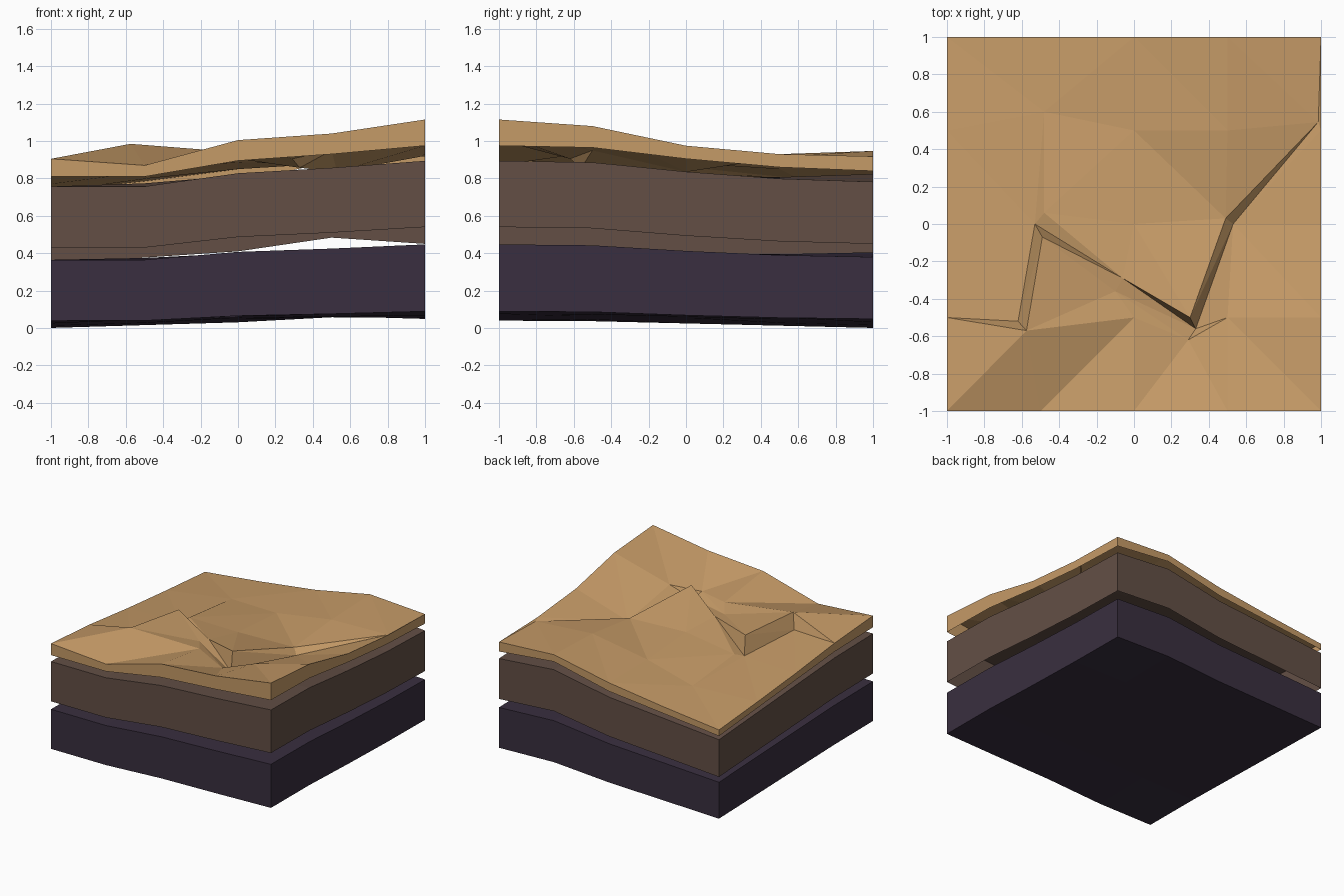
import bpy, bmesh
from mathutils import Vector
from mathutils.geometry import delaunay_2d_cdt

if "Cube" in bpy.data.objects:
    bpy.data.objects.remove(bpy.data.objects["Cube"])

STEPS = [-1, -0.5, 0, 0.5, 1]

# rolling height field shared by all layers (rows run front to back)
FIELD = [[.81, .81, .895, .93, .975],
         [.80, .83, .88, .92, .965],
         [.76, .82, .86, .88, .905],
         [.72, .77, .83, .87, .86],
         [.68, .73, .78, .89, .84]]

# top surface of the ground; None where the fault line replaces the point
GROUND = [[.905, .87, 1.005, 1.04, 1.115],
          [.87, None, .94, .95, 1.08],
          [.815, None, .885, None, .975],
          [.77, None, .85, .93, .93],
          [.73, .785, .85, .947, .918]]

# fault line: lower and upper lips
FAULT = {"a_low": (-.62, -.52, .87), "a_top": (-.575, -.57, .985),
         "b_low": (-.53, 0, .83), "b_top": (-.49, -.07, .965),
         "b_in": (-.48, .06, .855), "mid_in": (-.06, -.29, .92),
         "mid_out": (-.1, -.36, .92), "c_top": (.3, -.5, 1.0),
         "c_low": (.33, -.56, .857), "c_out": (.29, -.62, .905),
         "d_top": (.49, .03, .88), "d_low": (.53, 0, .835),
         "e": (.985, .545, .918), "k": (-.48, .6, .80), "w": (-1, -.5, .87)}
LINKS = ("w a_low,w a_top,a_low a_top,a_low b_low,a_top b_top,b_low b_top,"
         "b_low mid_in,b_top mid_out,mid_in mid_out,mid_in c_top,mid_in c_low,"
         "mid_out c_out,c_top c_low,c_low c_out,c_top d_top,c_low d_low,"
         "d_top d_low,d_top e,d_low e,b_low k,b_in k,b_low b_in")


def material(name, rgb):
    m = bpy.data.materials.new(name)
    m.diffuse_color = (*rgb, 1)
    m.use_nodes = True
    m.node_tree.nodes["Principled BSDF"].inputs["Base Color"].default_value = m.diffuse_color
    return m


def finish(name, bm, mat):
    mesh = bpy.data.meshes.new(name)
    bm.to_mesh(mesh)
    bm.free()
    mesh.materials.append(mat)
    bpy.context.collection.objects.link(bpy.data.objects.new(name, mesh))


def skirt(bm, depth_of):
    """Drop walls from the rim to the given height; return the lower verts."""
    rim = [e for e in bm.edges if e.is_boundary]
    low = {}
    for e in rim:
        for v in e.verts:
            if v not in low:
                low[v] = bm.verts.new((v.co.x, v.co.y, depth_of(v)))
    for e in rim:
        loop = e.link_loops[0]
        a, b = loop.vert, loop.link_loop_next.vert
        bm.faces.new((b, a, low[a], low[b]))
    return low


def field_at(v):
    return FIELD[round(v.co.y * 2 + 2)][round(v.co.x * 2 + 2)]


def grid_faces(bm, scale, offset, up=True):
    vs = [[bm.verts.new((x, y, FIELD[j][i] * scale + offset))
           for i, x in enumerate(STEPS)] for j, y in enumerate(STEPS)]
    for j in range(4):
        for i in range(4):
            q = [vs[j][i], vs[j][i + 1], vs[j + 1][i + 1], vs[j + 1][i]]
            bm.faces.new(q if up else q[::-1])


def slab(name, top, bottom, closed, mat):
    bm = bmesh.new()
    grid_faces(bm, *top)
    skirt(bm, lambda v: field_at(v) * bottom[0] + bottom[1])
    if closed:
        grid_faces(bm, *bottom, up=False)
        bmesh.ops.remove_doubles(bm, verts=bm.verts[:], dist=1e-4)
    finish(name, bm, mat)


# lower layers
slab("bedrock_layer", (.5, -.04), (.3, -.203), True,
     material("dark purple rock", (.041, .028, .05)))
slab("subsoil_layer", (.83, .085), (.667, -.11), False,
     material("brown soil", (.125, .078, .06)))

# ground surface, triangulated around the fault line
points = [Vector(p) for p in FAULT.values()]
keys = list(FAULT)
edges = [tuple(keys.index(k) for k in link.split()) for link in LINKS.split(",")]
for j, y in enumerate(STEPS):
    for i, x in enumerate(STEPS):
        if GROUND[j][i] is not None and (x, y) != (-1, -.5):
            points.append(Vector((x, y, GROUND[j][i])))
flat, _, tris, origin, _, _ = delaunay_2d_cdt(
    [p.xy for p in points], edges, [], 0, 1e-5)
bm = bmesh.new()
verts = [bm.verts.new((c.x, c.y, points[o[0]].z if o else .9))
         for c, o in zip(flat, origin)]
for t in tris:
    bm.faces.new([verts[k] for k in t])
bm.normal_update()
for f in bm.faces:
    if f.normal.z < 0:
        f.normal_flip()
skirt(bm, field_at)
finish("ground_surface", bm, material("sandy tan", (.56, .325, .135)))
